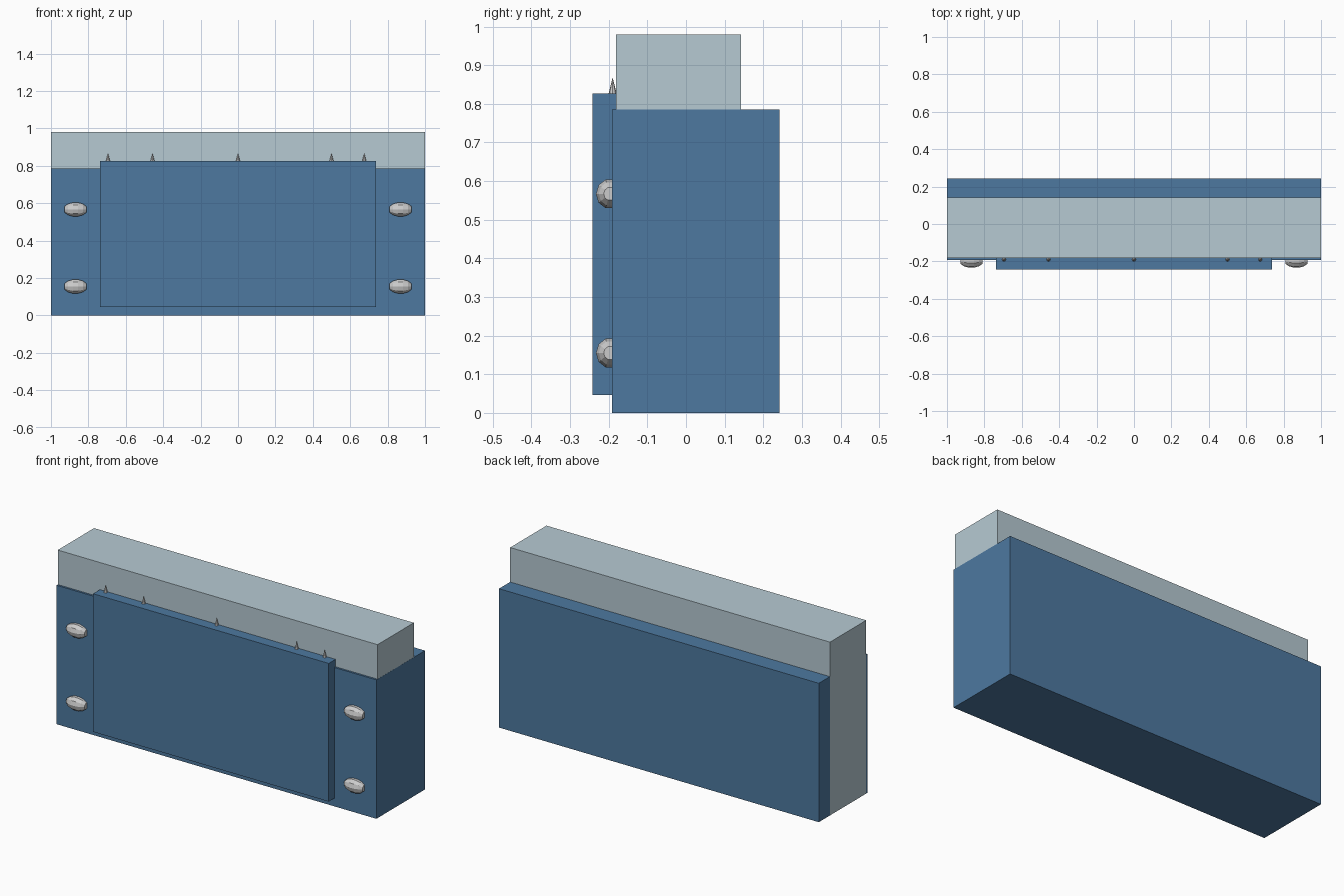
import bpy, bmesh, math
from mathutils import Matrix

if "Cube" in bpy.data.objects:
    bpy.data.objects.remove(bpy.data.objects["Cube"])


def material(name, rgb):
    m = bpy.data.materials.new(name)
    m.diffuse_color = (*rgb, 1)
    m.use_nodes = True
    m.node_tree.nodes["Principled BSDF"].inputs["Base Color"].default_value = m.diffuse_color
    return m


def add_object(name, bm, mat=None):
    mesh = bpy.data.meshes.new(name)
    bmesh.ops.recalc_face_normals(bm, faces=bm.faces[:])
    bm.to_mesh(mesh)
    bm.free()
    obj = bpy.data.objects.new(name, mesh)
    bpy.context.collection.objects.link(obj)
    if mat:
        mesh.materials.append(mat)
    return obj


def box(name, lo, hi, mat):
    bm = bmesh.new()
    bmesh.ops.create_cube(bm, size=1)
    for v in bm.verts:
        v.co = [hi[i] if v.co[i] > 0 else lo[i] for i in range(3)]
    return add_object(name, bm, mat)


def bolt(name, x, z):
    # Faceted barrel lying along x, with flat ends
    bm = bmesh.new()
    bmesh.ops.create_uvsphere(bm, u_segments=10, v_segments=7, radius=1,
                              matrix=Matrix.Rotation(math.pi / 2, 4, 'Y'))
    end = math.cos(math.pi / 7)
    for v in bm.verts:
        v.co.x = max(-end, min(end, v.co.x))
        v.co = (x + v.co.x * 0.058 / end, -0.197 + v.co.y * 0.037, z + v.co.z * 0.040)
    return add_object(name, bm)


def spike(name, x):
    bm = bmesh.new()
    bmesh.ops.create_cone(bm, cap_ends=True, segments=8, radius1=0.014, radius2=0,
                          depth=0.055, matrix=Matrix.Translation((x, -0.19, 0.8405)))
    return add_object(name, bm)


blue = material("blue", (0.075, 0.19, 0.35))
pale = material("pale_blue", (0.47, 0.59, 0.65))

# Casing, inner slab running through it, and raised front panel
box("casing", (-1, -0.192, 0), (1, 0.242, 0.785), blue)
box("inner_slab", (-1.0005, -0.181, 0.001), (0.9995, 0.143, 0.98), pale)
box("front_panel", (-0.737, -0.242, 0.046), (0.737, -0.178, 0.827), blue)

# Bolts at the four corners of the front
for side, sx in (("left", -1), ("right", 1)):
    for level, z in (("lower", 0.155), ("upper", 0.567)):
        bolt(f"bolt_{side}_{level}", sx * 0.869, z)

# Small spikes along the panel's top edge
for i, x in enumerate((-0.695, -0.457, 0.0, 0.5, 0.675)):
    spike(f"spike_{i + 1}", x)
